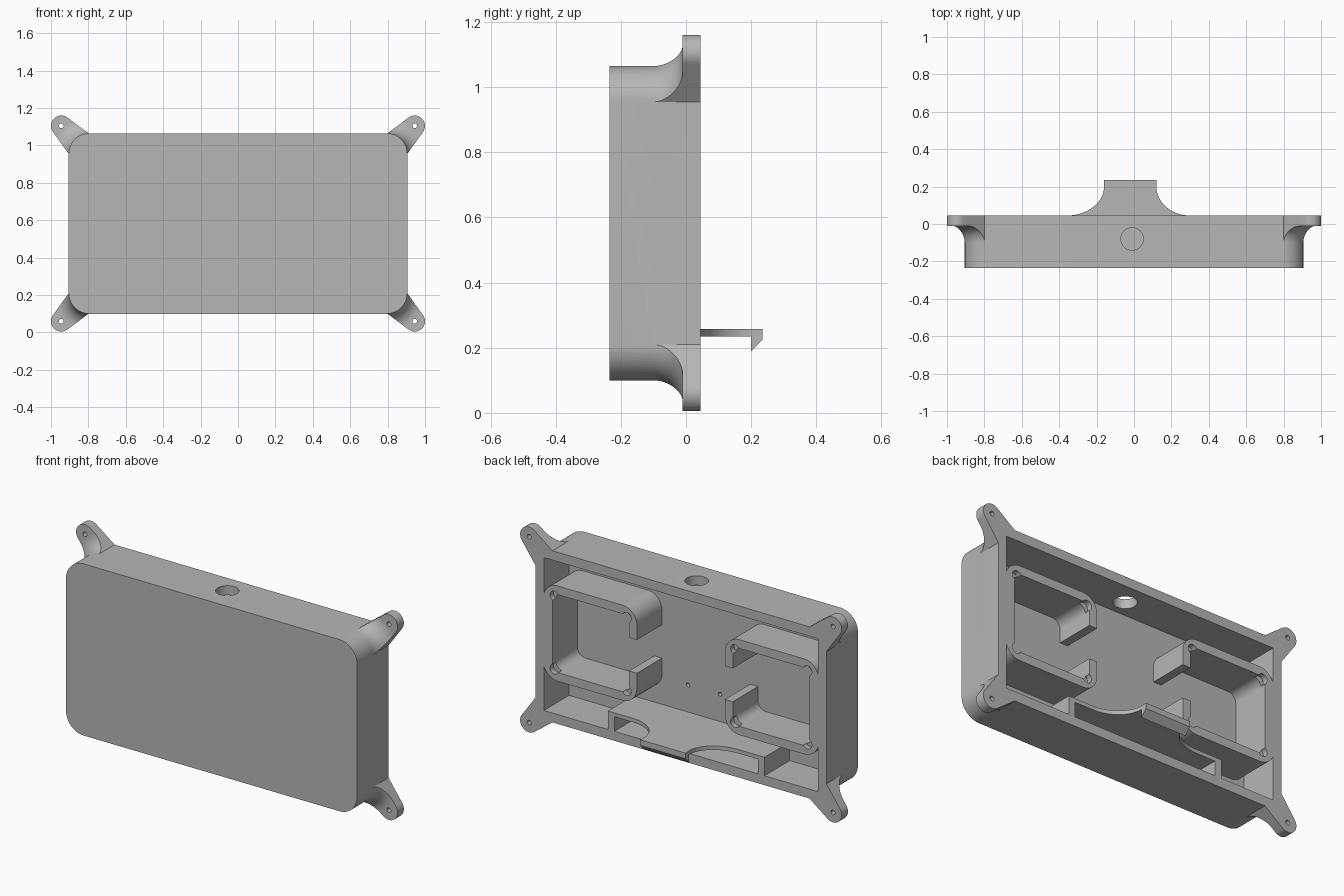
import bpy, bmesh
from math import pi, sin, cos, radians
from mathutils import Vector, Matrix

old = bpy.data.objects.get("Cube")
if old:
    bpy.data.objects.remove(old, do_unlink=True)

grey = bpy.data.materials.new("plain grey")
grey.use_nodes = True
COLOUR = (0.47, 0.47, 0.47, 1)
grey.diffuse_color = COLOUR
grey.node_tree.nodes["Principled BSDF"].inputs["Base Color"].default_value = COLOUR

FRONT, BACK, FLOOR = -0.235, 0.045, -0.178
MID_Z = 0.5825


def finish(name, bm):
    bmesh.ops.recalc_face_normals(bm, faces=bm.faces)
    mesh = bpy.data.meshes.new(name)
    bm.to_mesh(mesh)
    bm.free()
    mesh.materials.append(grey)
    obj = bpy.data.objects.new(name, mesh)
    bpy.context.collection.objects.link(obj)
    return obj


def prism(name, pts, lo, hi, axis="y"):
    """Extrude an outline along y (outline in x,z), z (x,y) or x (y,z)."""
    place = {"y": lambda a, b, t: (a, t, b), "z": lambda a, b, t: (a, b, t),
             "x": lambda a, b, t: (t, a, b)}[axis]
    bm = bmesh.new()
    face = bm.faces.new([bm.verts.new(place(a, b, lo)) for a, b in pts])
    out = bmesh.ops.extrude_face_region(bm, geom=[face])
    shift = Vector(place(0, 0, hi - lo))
    bmesh.ops.translate(bm, vec=shift,
                        verts=[v for v in out["geom"] if isinstance(v, bmesh.types.BMVert)])
    return finish(name, bm)


def arc(cx, cy, rx, ry, a0, a1, n):
    angles = [radians(a0 + (a1 - a0) * i / n) for i in range(n + 1)]
    return [(cx + rx * cos(a), cy + ry * sin(a)) for a in angles]


def rect(x0, x1, z0, z1, r=0.0):
    if not r:
        return [(x0, z0), (x1, z0), (x1, z1), (x0, z1)]
    corners = [(x1 - r, z1 - r), (x0 + r, z1 - r), (x0 + r, z0 + r), (x1 - r, z0 + r)]
    return [p for i, (x, z) in enumerate(corners)
            for p in arc(x, z, r, r, 90 * i, 90 * i + 90, 16)]


def disc(cx, cy, r, n=32):
    return arc(cx, cy, r, r, 0, 360, n)[:-1]


def combine(target, other, operation="DIFFERENCE"):
    mod = target.modifiers.new("combine", "BOOLEAN")
    mod.operation, mod.object, mod.solver = operation, other, "EXACT"
    bpy.ops.object.select_all(action="DESELECT")
    bpy.context.view_layer.objects.active = target
    target.select_set(True)
    bpy.ops.object.modifier_apply(modifier=mod.name)
    bpy.data.objects.remove(other, do_unlink=True)


def flare(cx, cz):
    """Round solid with a concave sweep from the corner out to the ear."""
    profile = [(0, -0.15), (0.109, -0.15)]
    profile += arc(0.2, -0.1, 0.09, 0.09, 180, 90, 12)
    profile += [(0.4, -0.01), (0.4, BACK), (0, BACK)]
    bm = bmesh.new()
    verts = [bm.verts.new((cx + r, y, cz)) for r, y in profile]
    edges = [bm.edges.new(pair) for pair in zip(verts, verts[1:])]
    bmesh.ops.spin(bm, geom=verts + edges, cent=(cx, 0, cz), axis=(0, 1, 0),
                   angle=2 * pi, steps=64)
    bmesh.ops.remove_doubles(bm, verts=bm.verts, dist=1e-5)
    return finish("flare", bm)


# Case shell with four mounting ears
case = prism("case", rect(-0.905, 0.905, 0.1, 1.065, 0.11), FRONT, BACK)
for sx in (-1, 1):
    for sz in (-1, 1):
        def spot(x, z):
            return sx * x, MID_Z + sz * (z - MID_Z)
        outline = [(0.80, 0.95), (0.898, 0.945)]
        outline += arc(0.945, 1.105, 0.055, 0.055, -38, 128, 20) + [(0.79, 1.058)]
        ear = prism("ear", [spot(*p) for p in outline], -0.14, BACK)
        combine(ear, flare(*spot(0.795, 0.955)), "INTERSECT")
        combine(case, ear, "UNION")
        combine(case, prism("ear_hole", disc(*spot(0.945, 1.105), 0.013, 20), -0.3, 0.3))

# Open back, cable hole in the top and two pilot holes in the floor
combine(case, prism("cavity", rect(-0.852, 0.852, 0.153, 1.012), FLOOR, 0.3))
combine(case, prism("cable_hole", disc(-0.01, -0.08, 0.06, 48), 0.9, 1.2, "z"))
for x in (0.112, -0.087):
    combine(case, prism("pilot_hole", disc(x, 0.41, 0.011, 20), FLOOR - 0.03, 0))

# Rounded holders, each open on the side facing the middle
holders = []
for sx, side in ((1, "left"), (-1, "right")):
    x0, x1 = sorted((sx * 0.274, sx * 0.856))
    holder = prism(side + "_holder", rect(x0, x1, 0.34, 0.876, 0.09), FLOOR - 0.01, BACK)
    x0, x1 = sorted((sx * 0.323, sx * 0.80))
    combine(holder, prism("pocket", rect(x0, x1, 0.389, 0.827, 0.05), -0.3, 0.3))
    g0, g1 = sorted((sx * 0.25, sx * 0.37))
    combine(holder, prism("gap", rect(g0, g1, 0.517, 0.704), -0.3, 0.3))
    for x in (x0 + 0.014, x1 - 0.014):
        for z in (0.403, 0.813):
            combine(holder, prism("relief", disc(x, z, 0.028, 24), BACK - 0.03, 0.3))
    holders.append(holder)

# Shelf whose plate sweeps back into a clip tongue
plate = [(0.454, FLOOR - 0.01), (0.454, BACK)]
plate += arc(0.30, 0.2, 0.18, 0.155, 270, 180, 16) + [(0.12, 0.235), (-0.16, 0.235)]
plate += arc(-0.36, 0.2, 0.2, 0.155, 0, -90, 16)
plate += [(-0.52, BACK), (-0.52, FLOOR - 0.01)]
shelf = prism("shelf_and_clip", plate, 0.235, 0.257, "z")
hook = prism("clip_hook", [(0.2, 0.24), (0.2, 0.19), (0.235, 0.225), (0.235, 0.24)],
             -0.16, 0.12, "x")
walls = [prism(name, rect(x, x + 0.04, 0.145, 0.24), FLOOR - 0.01, BACK)
         for name, x in (("left_shelf_wall", 0.414), ("right_shelf_wall", -0.52))]

# Smooth curves, keep corners crisp
bpy.ops.object.select_all(action="DESELECT")
for obj in [case, shelf, hook] + holders + walls:
    obj.select_set(True)
    bpy.context.view_layer.objects.active = obj
bpy.ops.object.shade_smooth_by_angle(angle=radians(30))
